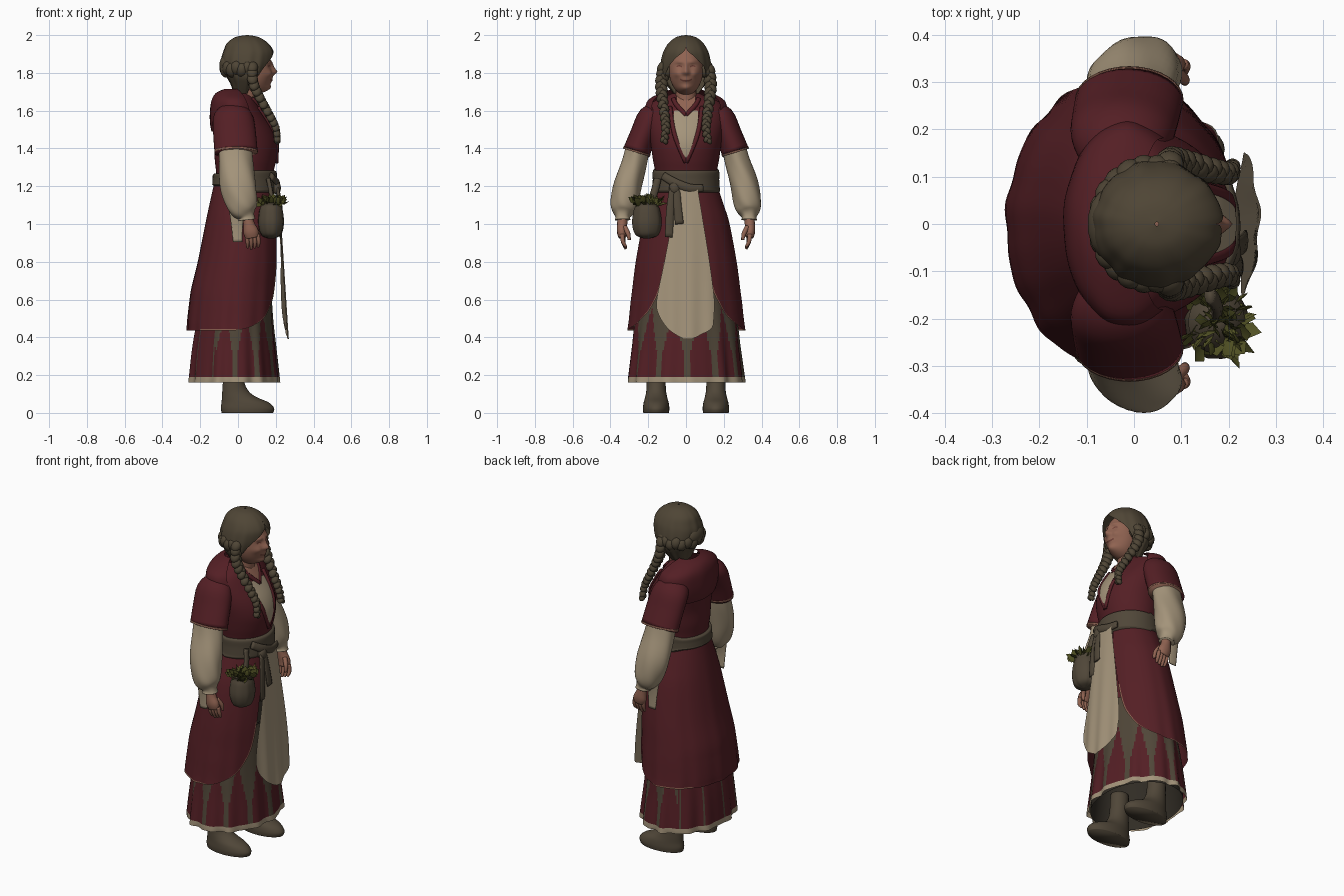
import bpy, bmesh, math, random
from mathutils import Vector, Matrix

random.seed(4)
PAL = {"dark_red": (0.088, 0.0135, 0.018), "cream": (0.37, 0.295, 0.195), "olive_brown": (0.08, 0.062, 0.04),
       "hair_brown": (0.078, 0.06, 0.036), "skin": (0.28, 0.125, 0.083), "leaf_green": (0.085, 0.085, 0.018),
       "dark_lining": (0.03, 0.025, 0.018), "trim_tan": (0.24, 0.11, 0.075), "lip_red": (0.15, 0.05, 0.036)}
MATS = {}
for k, c in PAL.items():
    MATS[k] = bpy.data.materials.new(k)
    MATS[k].diffuse_color = (*c, 1)


def finish(name, bm, mats):
    me = bpy.data.meshes.new(name)
    bm.to_mesh(me)
    bm.free()
    for m in mats.split():
        me.materials.append(MATS[m])
    for p in me.polygons:
        p.use_smooth = True
    ob = bpy.data.objects.new(name, me)
    bpy.context.collection.objects.link(ob)
    return ob


def smooth(keys, sub=5):
    """Catmull-Rom interpolation of tuples."""
    out = []
    for i in range(len(keys) - 1):
        p = [keys[max(0, i - 1)], keys[i], keys[i + 1], keys[min(len(keys) - 1, i + 2)]]
        for s in range(sub):
            t = s / sub
            out.append(tuple(0.5 * (2 * b + (c - a) * t + (2 * a - 5 * b + 4 * c - d) * t * t
                                    + (3 * b - a - 3 * c + d) * t ** 3) for a, b, c, d in zip(*p)))
    return out + [tuple(keys[-1])]


def fill(bm, rows, rule=None):
    vs = [[bm.verts.new(p) for p in r] for r in rows]
    for i in range(len(vs) - 1):
        for j in range(len(vs[0]) - 1):
            f = bm.faces.new((vs[i][j], vs[i + 1][j], vs[i + 1][j + 1], vs[i][j + 1]))
            if rule:
                f.material_index = rule(j, f.calc_center_median())
    return vs


def wrap(name, keys, mats, cy=0, n=64, fold=0, k=14, rule=None, caps=False, edge=False, sub=5):
    """Horizontal rings (z, centre x, rx, ry, front opening in degrees), top to bottom."""
    rings = smooth([tuple(q) + (0,) * (5 - len(q)) for q in keys], sub)
    rows = []
    for i, (z, cx, rx, ry, a) in enumerate(rings):
        a = math.radians(max(0, a))
        amp, row = fold * i / len(rings), []
        for j in range(n + 1):
            u = j / n
            if edge and j in (1, n - 1):
                u = 0.006 if j == 1 else 0.994
            th = a + (2 * math.pi - 2 * a) * u
            f = 1 + amp * (math.sin(k * th) + 0.5 * math.sin((k * 2 - 5) * th + 1))
            row.append((cx + rx * f * math.cos(th), cy + ry * f * math.sin(th), z))
        rows.append(row)
    bm = bmesh.new()
    vs = fill(bm, rows, rule)
    if caps:
        bm.faces.new(vs[0][:-1])
        bm.faces.new(vs[-1][:-1][::-1])
    bmesh.ops.remove_doubles(bm, verts=bm.verts, dist=1e-5)
    return finish(name, bm, mats)


def tube(bm, keys, n=16, sub=4, fold=0):
    """Capped tube along (x, y, z, x radius, cross radius)."""
    pts, rows = smooth(keys, sub), []
    for i, p in enumerate(pts):
        d = Vector(pts[min(i + 1, len(pts) - 1)][:3]) - Vector(pts[max(i - 1, 0)][:3])
        d.normalize()
        u = Vector((1, 0, 0)) if abs(d.x) < 0.9 else Vector((0, 1, 0))
        u = (u - d * u.dot(d)).normalized()
        v = d.cross(u)
        rows.append([])
        for j in range(n + 1):
            th = 2 * math.pi * j / n
            f = 1 + fold * math.sin(5 * th + i * 0.5)
            rows[-1].append(Vector(p[:3]) + f * (u * p[3] * math.cos(th) + v * p[4] * math.sin(th)))
    vs = fill(bm, rows)
    bm.faces.new(vs[0][:-1])
    bm.faces.new(vs[-1][:-1])
    bmesh.ops.remove_doubles(bm, verts=[v for r in vs for v in r], dist=1e-6)
    bmesh.ops.recalc_face_normals(bm, faces=bm.faces)


def tubes(name, paths, mats, **kw):
    bm = bmesh.new()
    for p in paths:
        tube(bm, p, **kw)
    return finish(name, bm, mats)


def blobs(name, items, mats, seg=20):
    bm = bmesh.new()
    for c, r, *rot in items:
        m = Matrix.Translation(c) @ Matrix.Rotation(rot[0] if rot else 0, 4, 'X') @ Matrix.Diagonal((*r, 1))
        bmesh.ops.create_uvsphere(bm, u_segments=seg, v_segments=seg * 2 // 3, radius=1, matrix=m)
    return finish(name, bm, mats)


def sheet(name, keys, xf, mats, n=14, sub=4):
    """Forward-facing cloth from (z, y left, y right), with depth xf(y, z)."""
    rows = [[(xf(a + (b - a) * j / n, z), a + (b - a) * j / n, z) for j in range(n + 1)] for z, a, b in smooth(keys, sub)]
    bm = bmesh.new()
    fill(bm, rows)
    return finish(name, bm, mats)


def flip(path, s):
    return [(p[0], s * p[1], *p[2:]) for p in path]


# skirts
under = [(0.75, 0, 0.17, 0.22), (0.5, -0.015, 0.2, 0.268), (0.35, -0.02, 0.22, 0.285), (0.2, -0.02, 0.235, 0.303),
         (0.16, -0.02, 0.237, 0.305)]


def skirt_rule(j, c):
    if c.z < 0.188:
        return 2
    d = abs((j / 168 * 12) % 1 - 0.5) * 2
    return 1 if d > (0.87 if c.x < -0.12 else 0.78 - 3.2 * max(0, c.z - 0.32)) else 0


wrap("underskirt", under, "dark_red olive_brown cream", n=168, fold=0.03, k=12, rule=skirt_rule, sub=9)
wrap("skirt_lining", [(z, c, a - 0.014, b - 0.014) for z, c, a, b in under[::-1]], "dark_lining", n=60)
wrap("overskirt", [(1.22, 0.03, 0.155, 0.16, 14), (1.1, 0.025, 0.177, 0.2, 16), (1.0, 0.02, 0.193, 0.23, 19),
                   (0.8, 0.005, 0.218, 0.267, 24), (0.66, -0.012, 0.235, 0.285, 29), (0.58, -0.018, 0.24, 0.295, 36),
                   (0.52, -0.022, 0.243, 0.301, 45), (0.475, -0.025, 0.244, 0.306, 58), (0.447, -0.026, 0.244, 0.31, 74),
                   (0.435, -0.027, 0.244, 0.311, 90)], "dark_red trim_tan", n=100, fold=0.011, k=13, edge=True,
     rule=lambda j, c: 1 if (j in (0, 99) and c.z < 0.8) or (c.z < 0.442 and c.x > -0.2) else 0)

# apron
sheet("apron", [(1.2, -0.05, 0.06), (1.05, -0.068, 0.085), (0.8, -0.115, 0.125), (0.6, -0.155, 0.15), (0.52, -0.145, 0.148),
                (0.45, -0.1, 0.138), (0.415, -0.055, 0.08), (0.39, -0.01, 0.03)],
      lambda y, z: 0.265 - 0.06 * (z - 0.4) - 1.0 * y * y + 0.005 * math.sin(y * 60) * (1.2 - z), "cream", n=30)

# torso
torso = [(1.69, 0.0, 0.06, 0.075), (1.67, -0.01, 0.09, 0.12), (1.64, -0.012, 0.112, 0.185), (1.58, 0.0, 0.138, 0.208),
         (1.5, 0.027, 0.16, 0.2), (1.42, 0.043, 0.167, 0.186), (1.34, 0.04, 0.163, 0.175), (1.26, 0.035, 0.15, 0.162),
         (1.16, 0.03, 0.15, 0.165)]
wrap("bodice", torso, "dark_red")
wrap("shawl_yoke", [(1.715, -0.02, 0.05, 0.07, 70), (1.695, -0.025, 0.09, 0.13, 62), (1.655, -0.02, 0.12, 0.202, 58),
                    (1.59, -0.012, 0.137, 0.22, 56), (1.53, -0.002, 0.146, 0.218, 60), (1.49, 0.0, 0.14, 0.2, 66)],
     "dark_red", fold=0.008, k=9)
PROF = smooth(torso, 6)


def front(off):
    def xf(y, z):
        _, cx, rx, ry = min(PROF, key=lambda q: abs(q[0] - z))
        for a, b in zip(PROF, PROF[1:]):
            if b[0] <= z <= a[0]:
                t = (a[0] - z) / (a[0] - b[0])
                _, cx, rx, ry = [p + (q - p) * t for p, q in zip(a, b)]
        return cx + rx * math.sqrt(max(0.05, 1 - (y / ry) ** 2)) + off
    return xf


sheet("chemise", [(1.6, -0.062, 0.062), (1.54, -0.066, 0.064), (1.45, -0.046, 0.044), (1.34, -0.002, 0.002)], front(0.007), "cream")
sheet("neck_skin", [(1.68, -0.05, 0.05), (1.64, -0.045, 0.045), (1.585, -0.003, 0.003)], front(0.009), "skin")
fx = front(0.006)
for nm, pts in (("collar", [(0.068, 1.665), (0.05, 1.63), (0.0, 1.575)]),
                ("lapel", [(0.085, 1.62), (0.074, 1.54), (0.053, 1.45), (0.0, 1.325)])):
    tubes(nm, [[(fx(s * y, z), s * y, z, 0.008, 0.012) for y, z in pts] for s in (1, -1)], "dark_red", n=8)

# sash, slimmer behind, with knot and tails
sash = wrap("sash", [(1.285, 0.036, 0.152, 0.164), (1.275, 0.036, 0.168, 0.176), (1.235, 0.036, 0.17, 0.176),
                     (1.19, 0.036, 0.172, 0.178), (1.175, 0.034, 0.17, 0.18), (1.16, 0.03, 0.155, 0.17)], "olive_brown")
for v in sash.data.vertices:
    if v.co.x < 0.03:
        v.co.z = 1.235 + (v.co.z - 1.225) * (1 - 0.45 * min(1, (0.03 - v.co.x) / 0.1))
blobs("sash_knot", [((0.205, -0.06, 1.19), (0.022, 0.03, 0.035))], "olive_brown")
tubes("sash_tails", [[(0.21, -0.05, 1.19, 0.009, 0.02), (0.226, -0.045, 1.1, 0.008, 0.022), (0.236, -0.035, 1.0, 0.006, 0.024)],
                     [(0.21, -0.07, 1.19, 0.009, 0.02), (0.222, -0.085, 1.06, 0.008, 0.022), (0.226, -0.09, 0.93, 0.006, 0.022)],
                     [(0.175, -0.12, 1.255, 0.012, 0.022), (0.207, -0.06, 1.22, 0.012, 0.024), (0.212, 0.02, 1.19, 0.012, 0.024),
                      (0.196, 0.09, 1.19, 0.01, 0.02)]], "olive_brown", n=10)

# arms
upper = [(-0.02, 0.14, 1.575, 0.09, 0.07), (-0.025, 0.185, 1.555, 0.108, 0.075), (-0.018, 0.225, 1.475, 0.113, 0.07),
         (-0.01, 0.262, 1.38, 0.114, 0.073)]
hem = [(-0.01, 0.2595, 1.388, 0.115, 0.0745), (-0.01, 0.2625, 1.378, 0.115, 0.0745)]
lower = [(-0.015, 0.25, 1.43, 0.085, 0.062), (-0.012, 0.272, 1.33, 0.09, 0.066), (0.0, 0.308, 1.21, 0.095, 0.074),
         (0.018, 0.325, 1.12, 0.085, 0.073), (0.032, 0.332, 1.07, 0.07, 0.062), (0.045, 0.335, 1.04, 0.043, 0.039),
         (0.048, 0.335, 1.022, 0.046, 0.042)]
palm = [(0.05, 0.335, 1.05, 0.026, 0.025), (0.058, 0.338, 1.0, 0.03, 0.027), (0.068, 0.34, 0.96, 0.04, 0.026),
        (0.074, 0.335, 0.93, 0.036, 0.022)]
fingers = [[(0.047 + 0.019 * i, 0.338, 0.945, 0.011, 0.012), (0.05 + 0.02 * i, 0.333, 0.905, 0.01, 0.011),
            (0.052 + 0.018 * i, 0.318, 0.868 + 0.006 * abs(i - 1), 0.007, 0.007)] for i in range(4)]
thumb = [(0.085, 0.325, 0.985, 0.013, 0.013), (0.105, 0.307, 0.95, 0.012, 0.012), (0.108, 0.3, 0.915, 0.008, 0.008)]
for s, side in ((1, "left"), (-1, "right")):
    tubes(side + "_short_sleeve", [flip(upper, s)], "dark_red", n=32)
    tubes(side + "_sleeve_trim", [flip(hem, s)], "trim_tan", n=32)
    tubes(side + "_puff_sleeve", [flip(lower, s)], "cream", n=40, fold=0.025)
    tubes(side + "_hand", [flip(p, s) for p in [palm, thumb] + fingers], "skin", n=12)
    tubes(side + "_sleeve_drape", [flip([(-0.005, 0.32, 1.12, 0.05, 0.03), (-0.005, 0.325, 1.0, 0.032, 0.007),
                                         (-0.002, 0.325, 0.905, 0.025, 0.004)], s)], "cream", n=12)
    # boots
    wrap(side + "_boot", [(0.3, -0.03, 0.052, 0.048), (0.18, -0.025, 0.055, 0.05), (0.12, -0.015, 0.068, 0.052),
                          (0.085, 0.005, 0.09, 0.058), (0.055, 0.038, 0.125, 0.066), (0.025, 0.05, 0.141, 0.07),
                          (0.0, 0.05, 0.136, 0.068)], "olive_brown", cy=0.158 * s, n=32, caps=True)

# head: an ellipsoid pushed out by soft bumps (height, y, z, y width, z width)
wrap("neck", [(1.75, 0.05, 0.055, 0.055), (1.68, 0.045, 0.055, 0.055), (1.6, 0.04, 0.06, 0.065)], "skin", n=24)
BUMPS = [(0.027, 0, 1.805, 0.014, 0.017), (0.012, 0, 1.835, 0.01, 0.025), (0.024, 0, 1.718, 0.035, 0.022),
         (0.012, 0, 1.764, 0.032, 0.02)]
for s in (1, -1):
    BUMPS += [(0.012, 0.046 * s, 1.795, 0.022, 0.018), (0.009, 0.034 * s, 1.86, 0.026, 0.01),
              (-0.007, 0.034 * s, 1.836, 0.016, 0.01), (0.009, 0.015 * s, 1.8, 0.008, 0.01)]


def face_bump(y, z):
    return sum(h * math.exp(-((y - a) / w) ** 2 - ((z - b) / v) ** 2) for h, a, b, w, v in BUMPS)


def face_x(y, z):
    return 0.08 + 0.098 * math.sqrt(max(0, 1 - (y / 0.09) ** 2 - ((z - 1.815) / 0.133) ** 2)) + face_bump(y, z)


head = blobs("face", [((0.08, 0, 1.815), (0.098, 0.09, 0.133))], "skin", 72)
for v in head.data.vertices:
    if v.co.x > 0.08:
        v.co.x += face_bump(v.co.y, v.co.z) * min(1, (v.co.x - 0.08) / 0.04)
for nm, pts, r in (("mouth", [(-0.032, 1.766), (-0.016, 1.759), (0, 1.757), (0.016, 1.759), (0.032, 1.766)], 0.004),
                   ("right_eye", [(-0.05, 1.833), (-0.036, 1.838), (-0.022, 1.833)], 0.0035),
                   ("left_eye", [(0.022, 1.833), (0.036, 1.838), (0.05, 1.833)], 0.0035)):
    bm = bmesh.new()
    rows = [[(face_x(y, z + d) + 0.002, y, z + d) for y, z, *_ in smooth(pts, 4)] for d in (r, 0, -r)]
    fill(bm, rows)
    finish(nm, bm, "lip_red")

# hair cap, bun and braids
wrap("hair_cap", [(2.0, 0.048, 0.004, 0.004), (1.99, 0.048, 0.06, 0.05), (1.96, 0.05, 0.106, 0.09), (1.92, 0.055, 0.13, 0.115, 3),
                  (1.88, 0.051, 0.137, 0.128, 24), (1.83, 0.046, 0.13, 0.135, 44), (1.78, 0.045, 0.105, 0.13, 56),
                  (1.74, 0.04, 0.078, 0.105, 65), (1.69, 0.035, 0.055, 0.065, 75)], "hair_brown", fold=0.025, k=11, n=90)
rolls = [((-0.055, 0, 1.845), (0.044, 0.075, 0.055))]
for i in range(15):
    t = math.radians(65 + 230 * i / 14)
    rolls.append(((0.035 + 0.1 * math.cos(t), 0.11 * math.sin(t), 1.815 + 0.01 * (i % 2)), (0.034, 0.036, 0.042), 0.5))
blobs("hair_bun_and_rolls", rolls, "hair_brown", 14)
for s, side in ((1, "left"), (-1, "right")):
    path = smooth([(0.075, 0.116, 1.83), (0.08, 0.13, 1.75), (0.115, 0.125, 1.67), (0.165, 0.113, 1.58),
                   (0.2, 0.107, 1.51), (0.208, 0.117, 1.44)], 5)
    lumps = []
    for i, (x, y, z) in enumerate(path):
        w, o = 1 - 0.45 * i / len(path), (1 if i % 2 else -1)
        lumps.append(((x, s * y + 0.009 * o * w, z), (0.031 * w, 0.025 * w, 0.036 * w), 0.6 * o))
    blobs(side + "_braid", lumps, "hair_brown", 12)

# herb pouch
wrap("pouch", [(1.115, 0.175, 0.06, 0.066), (1.1, 0.175, 0.054, 0.06), (1.07, 0.175, 0.062, 0.07), (1.01, 0.175, 0.068, 0.078),
               (0.96, 0.175, 0.06, 0.069), (0.935, 0.175, 0.043, 0.05), (0.922, 0.175, 0.01, 0.01)],
     "olive_brown", cy=-0.208, n=48, fold=0.03, k=9, caps=True)
tubes("pouch_strap", [[(0.16, -0.15, 1.24, 0.012, 0.02), (0.175, -0.17, 1.16, 0.012, 0.02), (0.175, -0.2, 1.08, 0.012, 0.02)]],
      "olive_brown", n=8)
bm = bmesh.new()
for i in range(90):
    t, lean = random.uniform(0, 2 * math.pi), random.uniform(0.1, 1.0)
    base = Vector((0.178 + 0.045 * lean * math.cos(t), -0.21 + 0.055 * lean * math.sin(t), 1.1))
    d = Vector((lean * math.cos(t), lean * math.sin(t), random.uniform(0.15, 1.1))).normalized()
    side = d.cross(Vector((random.uniform(-1, 1), random.uniform(-1, 1), 0.3))).normalized() * random.uniform(0.014, 0.022)
    length = random.uniform(0.035, 0.075)
    mid = base + d * length * 0.6
    bend = d.cross(side).normalized() * 0.007
    vs = [bm.verts.new(p) for p in (base, mid + side, base + d * length, mid - side, mid + bend)]
    for a in range(4):
        bm.faces.new((vs[a], vs[(a + 1) % 4], vs[4]))
finish("herb_leaves", bm, "leaf_green")
